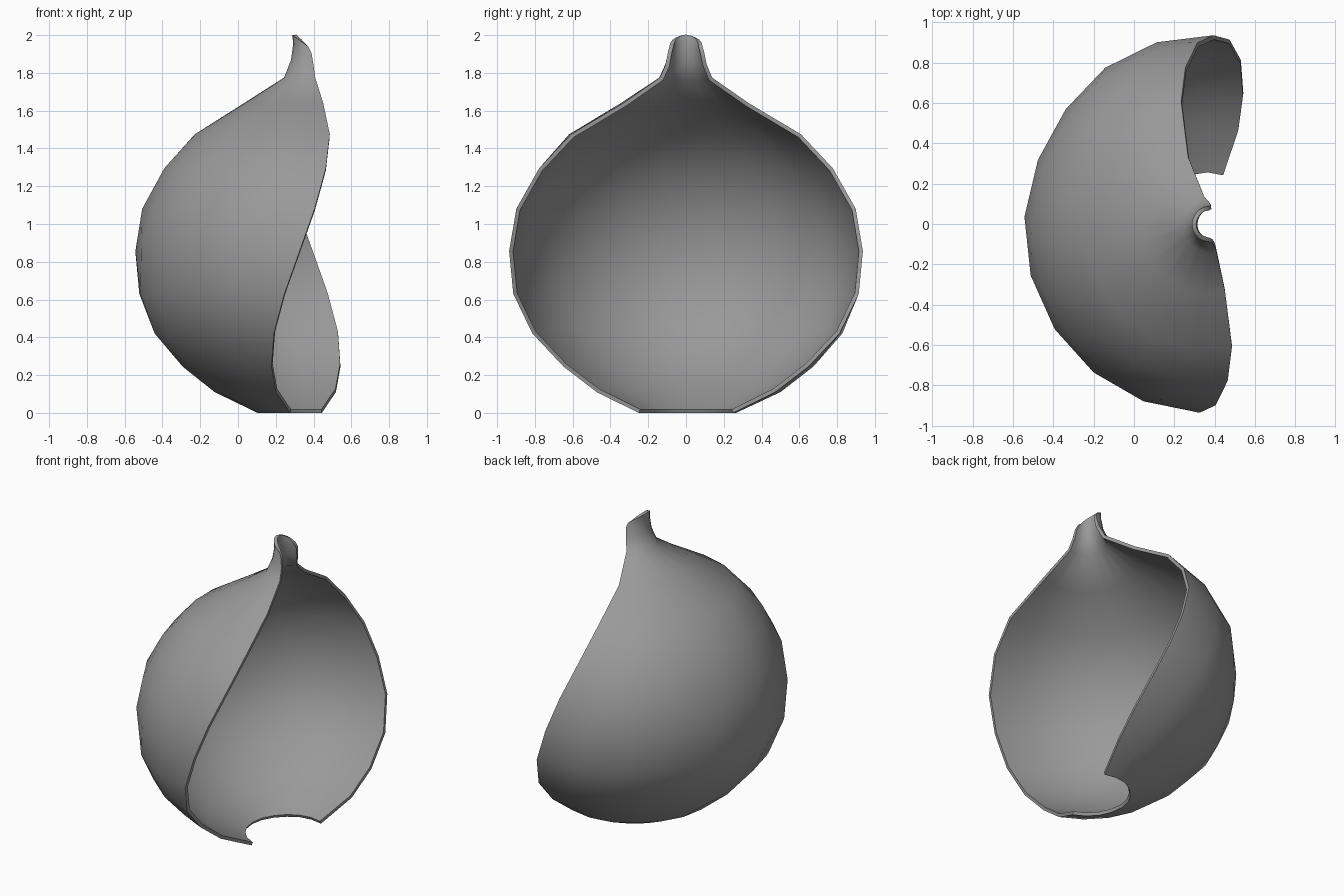
import bpy, bmesh, math

if "Cube" in bpy.data.objects:
    bpy.data.objects.remove(bpy.data.objects["Cube"])

AXIS_X = 0.36          # axis of the half-turned shell
SEGMENTS = 10          # flat divisions around the half turn

# Profile: height, radius, sideways shift, rim slant
profile = [
    (0.00, 0.265, 0, 0), (0.11, 0.50, 0, 0), (0.245, 0.675, 0, 0),
    (0.42, 0.832, 0, 0), (0.63, 0.922, 0, 0), (0.855, 0.937, 0, 0),
    (1.08, 0.90, 0, 0), (1.295, 0.785, 0, 0), (1.475, 0.622, 0, 0),
    (1.64, 0.345, 0, 0), (1.775, 0.142, 0.018, 0), (1.87, 0.11, 0.026, 0.25),
    (1.955, 0.096, 0.025, 0.5), (2.00, 0.088, 0.012, 0.7),
]


def twist(z):
    return math.radians(23) * (max(0.12, min(z, 1.7)) - 0.95)


# Twisted half shell
bm = bmesh.new()
rings = []
for z, r, shift, slant in profile:
    ring = []
    for i in range(SEGMENTS + 1):
        a = math.pi / 2 + math.pi * i / SEGMENTS
        turn = twist(z) if z < 1.7 else twist(1.7) * max(0, (2.0 - z) / 0.3)
        # slightly flatter on the back left
        dip = 1 - 0.022 * math.exp(-((math.degrees(a) - 152) / 20) ** 2)
        x = r * math.cos(a + turn) * 0.968 * dip
        y = r * math.sin(a + turn) * dip
        drop = slant * (x + r * 0.97)
        ring.append(bm.verts.new((AXIS_X + shift + x, y, z - drop)))
    rings.append(ring)
for low, high in zip(rings, rings[1:]):
    for i in range(SEGMENTS):
        bm.faces.new((low[i], low[i + 1], high[i]))
        bm.faces.new((low[i + 1], high[i + 1], high[i]))
bm.normal_update()
mesh = bpy.data.meshes.new("half_shell")
bm.to_mesh(mesh)
bm.free()
shell = bpy.data.objects.new("half_shell", mesh)
bpy.context.collection.objects.link(shell)

# Dark grey
grey = bpy.data.materials.new("dark_grey")
grey.diffuse_color = (0.32, 0.32, 0.32, 1)
grey.use_nodes = True
grey.node_tree.nodes["Principled BSDF"].inputs["Base Color"].default_value = grey.diffuse_color
mesh.materials.append(grey)

# Wall thickness, grown inward
wall = shell.modifiers.new("wall", 'SOLIDIFY')
wall.thickness = 0.021
wall.offset = -1
wall.use_even_offset = True

# Smooth walls with crisp rims
bpy.context.view_layer.objects.active = shell
shell.select_set(True)
bpy.ops.object.modifier_apply(modifier="wall")
bpy.ops.object.shade_smooth_by_angle(angle=math.radians(50))
